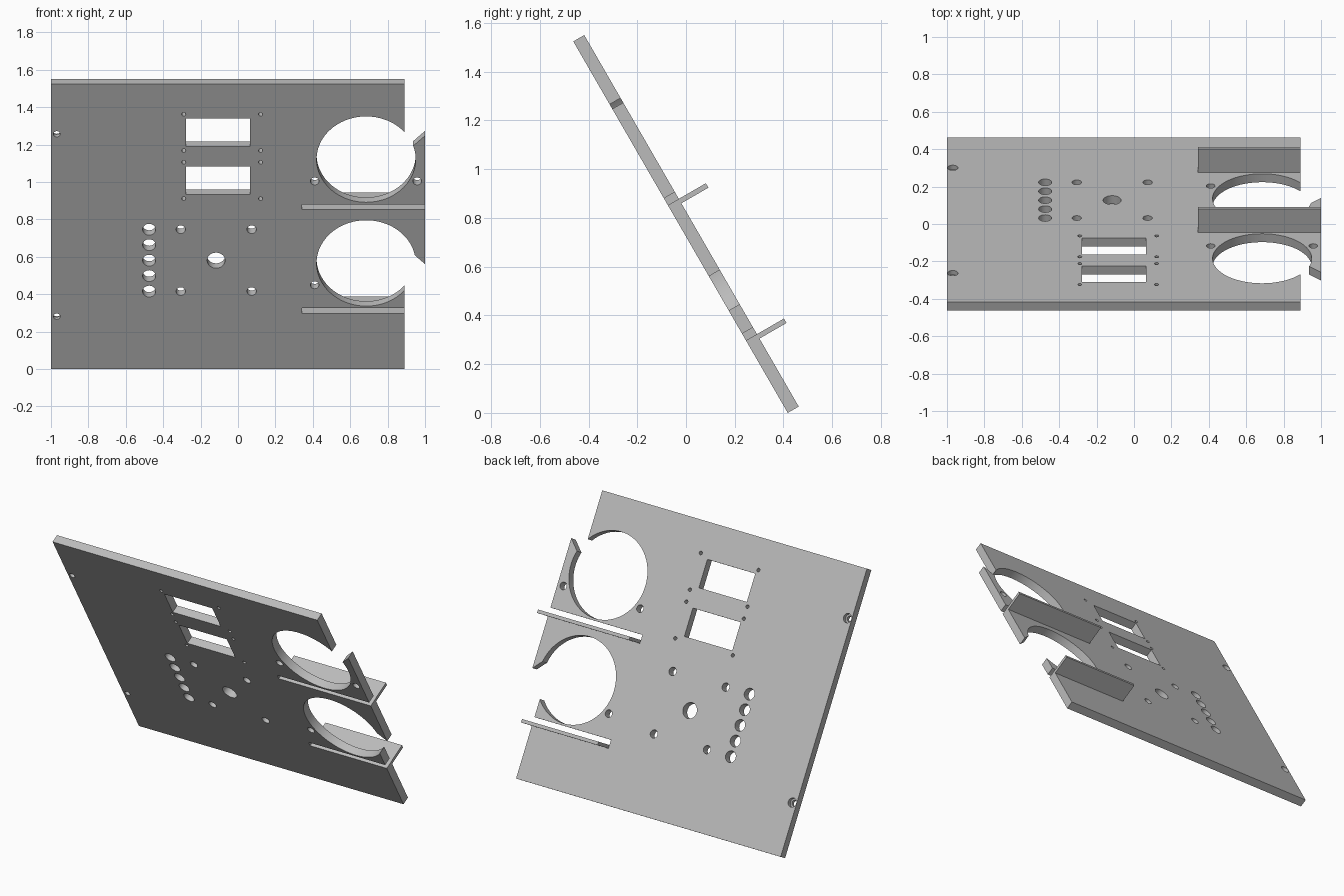
import bpy, bmesh, math
from mathutils import Matrix

if "Cube" in bpy.data.objects:
    bpy.data.objects.remove(bpy.data.objects["Cube"], do_unlink=True)

T = 0.052                       # panel thickness
TILT = math.radians(120)        # local x = width, y = up the slope, -z = toward the back
PLACE = Matrix.Translation((0, 0.4175, 0)) @ Matrix.Rotation(TILT, 4, 'X')

gray = bpy.data.materials.new("plain gray")
gray.use_nodes = True
color = (0.5, 0.5, 0.5, 1)
gray.diffuse_color = color
gray.node_tree.nodes["Principled BSDF"].inputs["Base Color"].default_value = color


def finish(name, bm):
    bmesh.ops.recalc_face_normals(bm, faces=bm.faces)
    mesh = bpy.data.meshes.new(name)
    bm.to_mesh(mesh)
    bm.free()
    mesh.materials.append(gray)
    ob = bpy.data.objects.new(name, mesh)
    ob.matrix_world = PLACE
    bpy.context.collection.objects.link(ob)
    return ob


def box(bm, x0, x1, v0, v1, w0, w1):
    m = Matrix.Translation(((x0 + x1) / 2, (v0 + v1) / 2, -(w0 + w1) / 2))
    m = m @ Matrix.Diagonal((x1 - x0, v1 - v0, w1 - w0, 1))
    bmesh.ops.create_cube(bm, size=1, matrix=m)


def drill(bm, x, v, r, w0=-0.05, w1=T + 0.05, sides=32):
    m = Matrix.Translation((x, v, -(w0 + w1) / 2))
    bmesh.ops.create_cone(bm, cap_ends=True, segments=sides, radius1=r, radius2=r,
                          depth=w1 - w0, matrix=m)


def cut(target, bm):
    cutter = finish("cutter", bm)
    cutter.hide_render = True
    mod = target.modifiers.new("cut", 'BOOLEAN')
    mod.operation = 'DIFFERENCE'
    mod.solver = 'EXACT'
    mod.object = cutter
    bpy.context.view_layer.objects.active = target
    bpy.ops.object.modifier_apply(modifier=mod.name)
    bpy.data.objects.remove(cutter, do_unlink=True)


# panel with the angled side extension between the two large openings
outline = [(-1, 0), (0.89, 0), (0.89, 0.757), (1, 0.647),
           (1, 1.44), (0.89, 1.33), (0.89, 1.76), (-1, 1.76)]
bm = bmesh.new()
face = bm.faces.new([bm.verts.new((x, v, 0)) for x, v in outline])
ext = bmesh.ops.extrude_face_region(bm, geom=[face])
for vert in [g for g in ext["geom"] if isinstance(g, bmesh.types.BMVert)]:
    vert.co.z = -T
panel = finish("panel", bm)

holes = bmesh.new()
STEP = 0.641
for i in range(2):
    # large round openings, shelf slots and bracket holes
    drill(holes, 0.685, 0.653 + i * STEP, 0.265, sides=96)
    box(holes, 0.343, 1.2, 0.343 + i * STEP, 0.375 + i * STEP, -0.05, T + 0.05)
    drill(holes, 0.41, 0.518 + i * STEP, 0.023)
    # display windows with four screw holes each
    base = 1.077 + i * 0.297
    box(holes, -0.277, 0.065, base, base + 0.173, -0.05, T + 0.05)
    for x in (-0.29, 0.121):
        for v in (base - 0.026, base + 0.198):
            drill(holes, x, v, 0.011, sides=16)
    # mounting holes around the dial
    for x in (-0.306, 0.073):
        drill(holes, x, 0.479 + i * 0.382, 0.025)
    # edge screw holes
    drill(holes, -0.969, 0.324 + i * 1.126, 0.018)
drill(holes, 0.958, 0.518 + STEP, 0.023)
# dial hole and button column
drill(holes, -0.117, 0.67, 0.048, sides=48)
for k in range(5):
    drill(holes, -0.475, 0.479 + k * 0.0955, 0.035)
cut(panel, holes)

# counterbores behind the edge screw holes
bores = bmesh.new()
for v in (0.324, 1.45):
    drill(bores, -0.969, v, 0.028, w0=T / 2)
cut(panel, bores)

bpy.ops.object.select_all(action='DESELECT')
panel.select_set(True)
bpy.context.view_layer.objects.active = panel
bpy.ops.object.shade_smooth_by_angle(angle=math.radians(30))

# shelves standing out of the back just under the slots
for i, (name, right) in enumerate((("lower_shelf", 0.89), ("upper_shelf", 1.0))):
    bm = bmesh.new()
    box(bm, 0.343, right, 0.322 + i * STEP, 0.343 + i * STEP, T - 0.01, 0.18)
    finish(name, bm)
